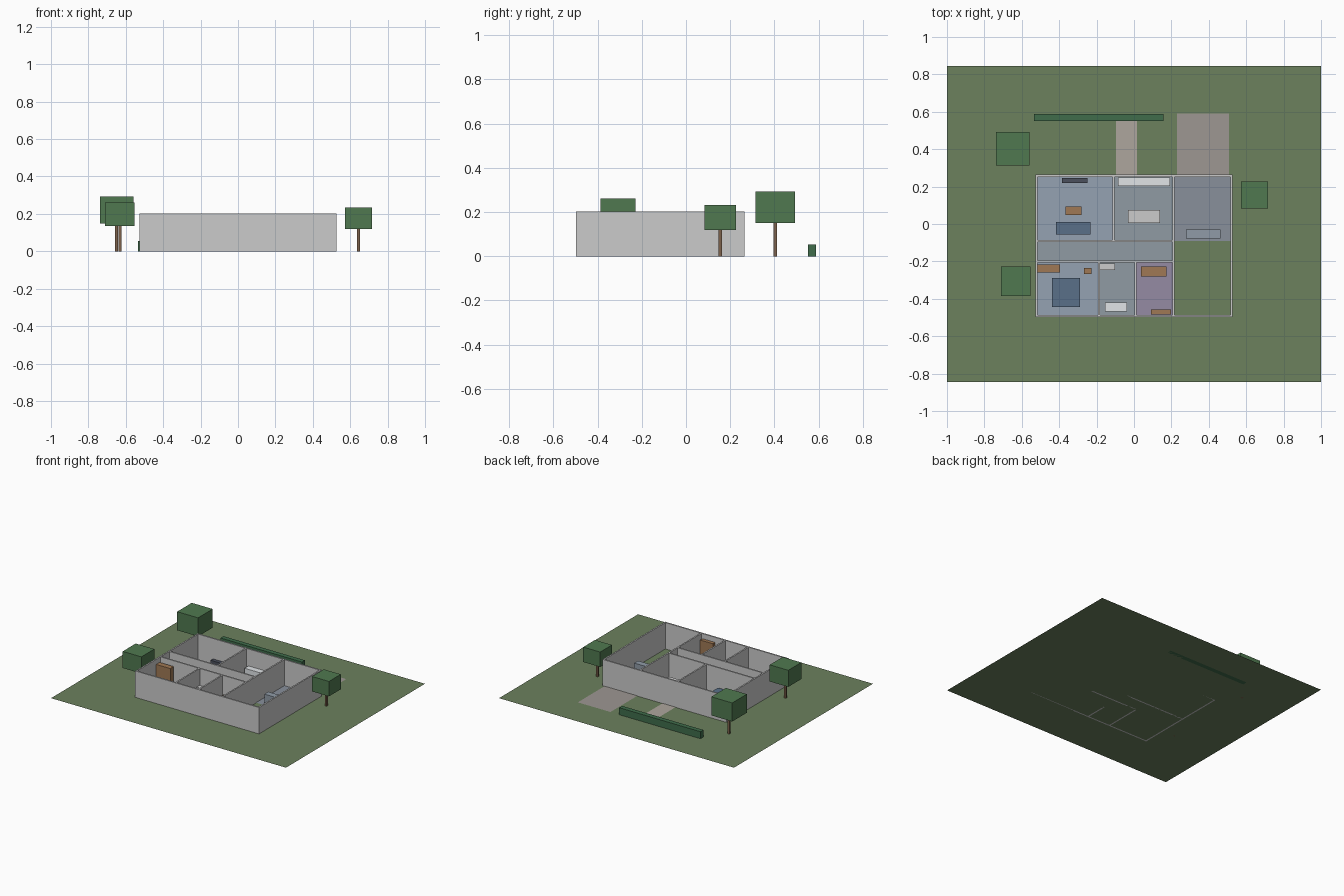
import bpy

if "Cube" in bpy.data.objects:
    bpy.data.objects.remove(bpy.data.objects["Cube"])

mats = {}


def paint(obj, name, rgb):
    if name not in mats:
        mats[name] = bpy.data.materials.new(name)
        mats[name].diffuse_color = (*rgb, 1)
    obj.data.materials.append(mats[name])


COL = {
    "grass": (0.15, 0.22, 0.11), "leaf": (0.08, 0.19, 0.08), "hedge": (0.05, 0.15, 0.07),
    "bark": (0.2, 0.12, 0.07), "paving": (0.42, 0.38, 0.34), "asphalt": (0.34, 0.31, 0.29),
    "blue_floor": (0.3, 0.36, 0.45), "grey_floor": (0.28, 0.33, 0.37),
    "violet_floor": (0.3, 0.26, 0.37), "garage_floor": (0.25, 0.28, 0.33),
    "wood": (0.35, 0.19, 0.09), "dark": (0.07, 0.08, 0.11), "fabric": (0.1, 0.16, 0.25),
    "steel": (0.28, 0.33, 0.39), "white": (0.75, 0.78, 0.8), "stone": (0.55, 0.57, 0.58),
}


def box(name, x0, x1, y0, y1, z0, z1, col=None):
    bpy.ops.mesh.primitive_cube_add(size=1, location=((x0 + x1) / 2, (y0 + y1) / 2, (z0 + z1) / 2))
    o = bpy.context.object
    o.name = name
    o.scale = (x1 - x0, y1 - y0, z1 - z0)
    bpy.ops.object.transform_apply(location=False, rotation=False, scale=True)
    if col:
        paint(o, col, COL[col])
    return o


def sheet(name, x0, x1, y0, y1, z, col):
    bpy.ops.mesh.primitive_plane_add(size=1, location=((x0 + x1) / 2, (y0 + y1) / 2, z))
    o = bpy.context.object
    o.name = name
    o.scale = (x1 - x0, y1 - y0, 1)
    bpy.ops.object.transform_apply(location=False, rotation=False, scale=True)
    paint(o, col, COL[col])


# lawn, driveway and path
sheet("lawn", -1, 1, -0.845, 0.845, 0, "grass")
sheet("driveway", 0.23, 0.508, 0.262, 0.59, 0.002, "asphalt")
sheet("path", -0.096, 0.015, 0.262, 0.555, 0.002, "paving")

# room floors
for name, x0, x1, y0, y1, col in (
    ("living_floor", -0.52, -0.11, -0.092, 0.257, "blue_floor"),
    ("kitchen_floor", -0.11, 0.212, -0.092, 0.257, "grey_floor"),
    ("garage_floor", 0.212, 0.52, -0.092, 0.257, "garage_floor"),
    ("hall_floor", -0.52, 0.212, -0.2, -0.092, "grey_floor"),
    ("bedroom_floor", -0.52, -0.187, -0.492, -0.2, "blue_floor"),
    ("bathroom_floor", -0.187, 0.008, -0.492, -0.2, "grey_floor"),
    ("study_floor", 0.008, 0.212, -0.492, -0.2, "violet_floor"),
):
    sheet(name, x0, x1, y0, y1, 0.003, col)

# walls
H, T = 0.203, 0.0055
X0, X1, Y0, Y1 = -0.522, 0.521, -0.491, 0.258
for name, y, x1 in (("front_wall", Y0, X1), ("back_wall", Y1, X1),
                    ("hall_wall_back", -0.092, 0.212), ("hall_wall_front", -0.2, 0.212)):
    box(name, X0 - T, x1 + T, y - T, y + T, 0, H)
for name, x, y0, y1 in (("left_wall", X0, Y0, Y1), ("right_wall", X1, Y0, Y1),
                        ("garage_wall", 0.212, Y0, Y1), ("kitchen_wall", -0.11, -0.092, Y1),
                        ("bathroom_wall", -0.187, Y0, -0.2), ("study_wall", 0.008, Y0, -0.2)):
    box(name, x - T, x + T, y0 + T, y1 - T, 0, H)

# furniture: name, x range, y range, height, colour
for name, x0, x1, y0, y1, h, col in (
    ("media_unit", -0.385, -0.248, 0.218, 0.246, 0.05, "dark"),
    ("coffee_table", -0.367, -0.281, 0.047, 0.094, 0.035, "wood"),
    ("sofa", -0.417, -0.232, -0.057, 0.011, 0.065, "fabric"),
    ("kitchen_counter", -0.086, 0.192, 0.202, 0.249, 0.075, "white"),
    ("kitchen_island", -0.032, 0.138, 0.006, 0.075, 0.075, "stone"),
    ("workbench", 0.278, 0.462, -0.077, -0.03, 0.08, "steel"),
    ("wardrobe", -0.516, -0.396, -0.258, -0.216, 0.165, "wood"),
    ("nightstand", -0.267, -0.228, -0.267, -0.236, 0.045, "wood"),
    ("bed", -0.438, -0.29, -0.445, -0.289, 0.05, "fabric"),
    ("washbasin", -0.181, -0.101, -0.245, -0.21, 0.075, "stone"),
    ("bathtub", -0.154, -0.037, -0.469, -0.42, 0.05, "white"),
    ("desk", 0.037, 0.174, -0.28, -0.226, 0.068, "wood"),
    ("bookshelf", 0.09, 0.198, -0.483, -0.456, 0.165, "wood"),
):
    box(name, x0, x1, y0, y1, 0.003, h, col)

# garden: hedge and block trees
box("hedge", -0.535, 0.157, 0.552, 0.588, 0, 0.054, "hedge")
for i, (x, y, r, z0, z1) in enumerate(((-0.649, 0.403, 0.089, 0.15, 0.293),
                                       (-0.632, -0.307, 0.079, 0.134, 0.262),
                                       (0.644, 0.155, 0.072, 0.118, 0.233))):
    t = 0.008
    box(f"tree_trunk_{i}", x - t, x + t, y - t, y + t, 0, z0, "bark")
    box(f"tree_crown_{i}", x - r, x + r, y - r, y + r, z0, z1, "leaf")

for m in bpy.data.materials:
    if m.users and not m.is_grease_pencil:
        m.use_nodes = True
        m.node_tree.nodes["Principled BSDF"].inputs["Base Color"].default_value = m.diffuse_color
